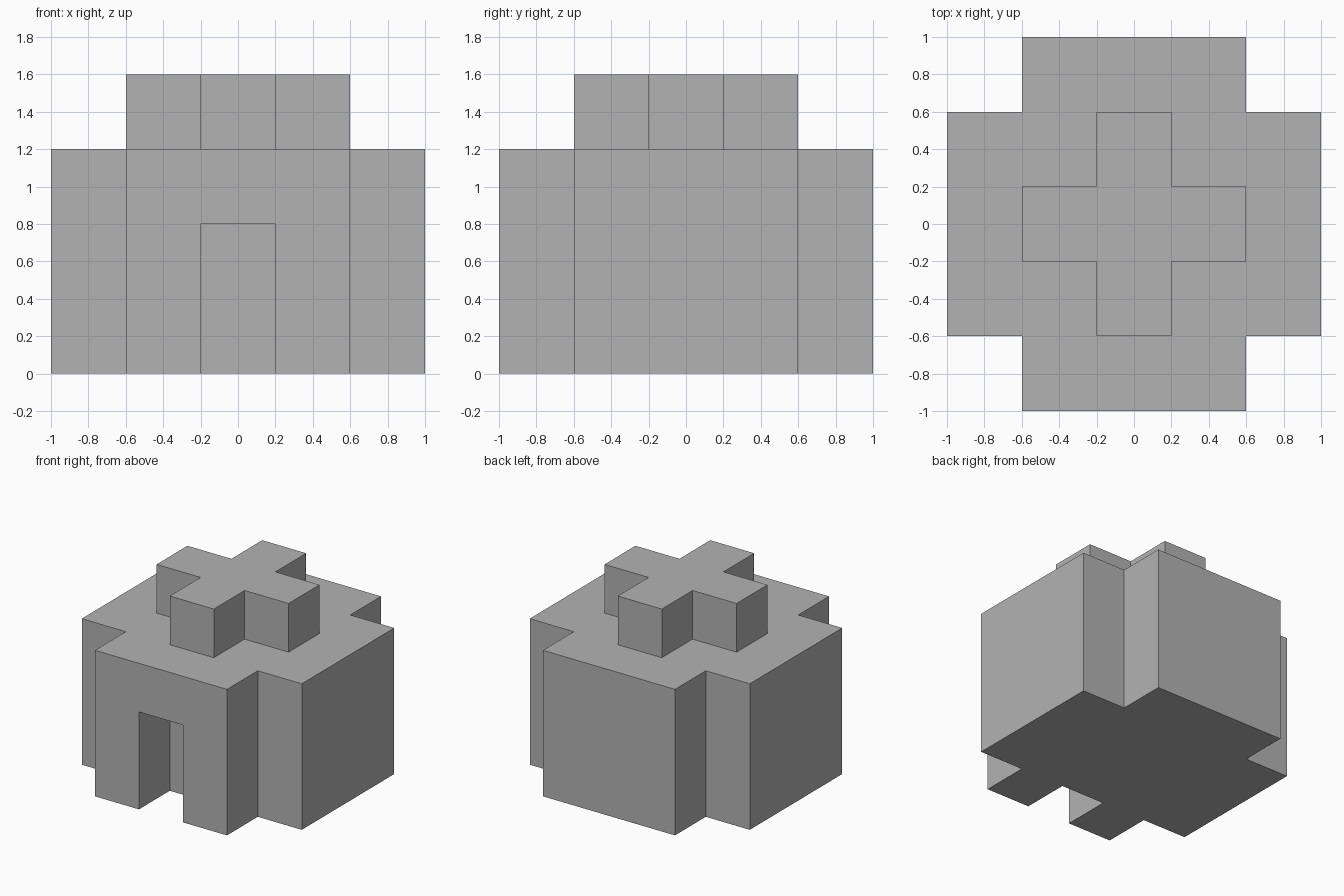
import bpy
import bmesh

cube = bpy.data.objects.get("Cube")
if cube:
    bpy.data.objects.remove(cube, do_unlink=True)

# Single flat stone colour
GREY = (0.45, 0.45, 0.45, 1.0)
stone = bpy.data.materials.new("stone_grey")
stone.use_nodes = True
stone.diffuse_color = GREY
stone.node_tree.nodes["Principled BSDF"].inputs["Base Color"].default_value = GREY


def cross_outline(reach, arm):
    """Counter-clockwise plus shape: arms reach out to `reach`, half-width `arm`."""
    quarter = [(reach, -arm), (reach, arm), (arm, arm)]
    points = []
    for _ in range(4):
        points += quarter
        quarter = [(-y, x) for x, y in quarter]
    return points


def prism(name, outline, bottom, top):
    """Extrude a flat outline straight up into a closed solid."""
    bm = bmesh.new()
    base = bm.faces.new([bm.verts.new((x, y, bottom)) for x, y in outline])
    extruded = bmesh.ops.extrude_face_region(bm, geom=[base], use_keep_orig=True)
    raised = [g for g in extruded["geom"] if isinstance(g, bmesh.types.BMVert)]
    bmesh.ops.translate(bm, verts=raised, vec=(0, 0, top - bottom))
    bmesh.ops.recalc_face_normals(bm, faces=bm.faces)
    mesh = bpy.data.meshes.new(name)
    bm.to_mesh(mesh)
    bm.free()
    mesh.materials.append(stone)
    obj = bpy.data.objects.new(name, mesh)
    bpy.context.collection.objects.link(obj)
    return obj


# Main body and the smaller cross-shaped tower on its roof
body = prism("body", cross_outline(1.0, 0.6), 0.0, 1.2)
roof_tower = prism("roof_tower", cross_outline(0.6, 0.2), 1.2, 1.6)

# Doorway recess in the front arm
door_cutter = prism("doorway_cutter",
                    [(-0.2, -1.2), (0.2, -1.2), (0.2, -0.6), (-0.2, -0.6)], -0.2, 0.8)
door_cutter.hide_render = True
doorway = body.modifiers.new("doorway", 'BOOLEAN')
doorway.operation = 'DIFFERENCE'
doorway.solver = 'EXACT'
doorway.object = door_cutter

# Bake the recess into the body and discard the cutter
bpy.context.view_layer.objects.active = body
bpy.ops.object.modifier_apply(modifier=doorway.name)
bpy.data.objects.remove(door_cutter, do_unlink=True)
